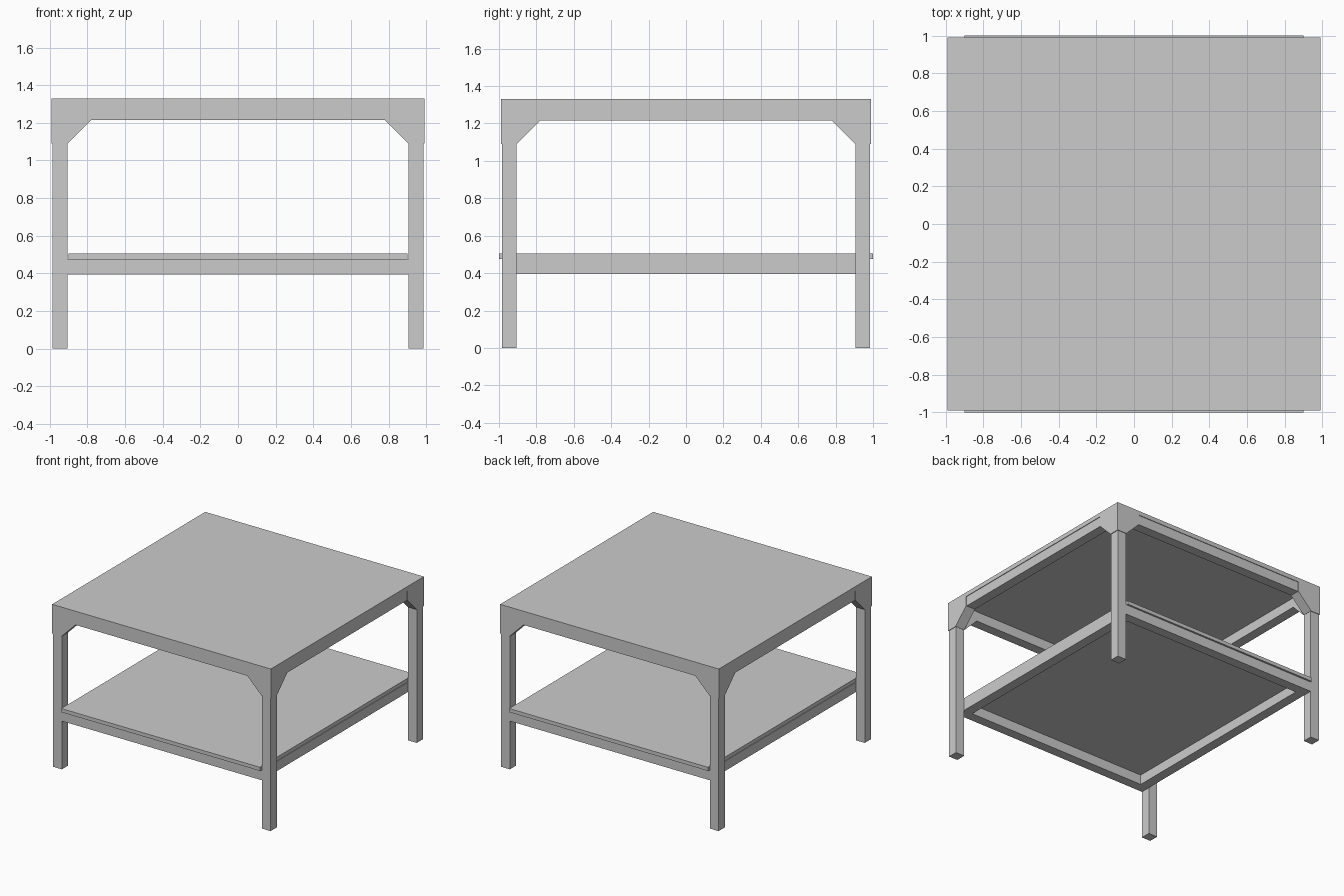
import bpy, bmesh

if "Cube" in bpy.data.objects:
    bpy.data.objects.remove(bpy.data.objects["Cube"])


def make_object(name, bm):
    bmesh.ops.recalc_face_normals(bm, faces=bm.faces)
    mesh = bpy.data.meshes.new(name)
    bm.to_mesh(mesh)
    bm.free()
    obj = bpy.data.objects.new(name, mesh)
    bpy.context.collection.objects.link(obj)
    return obj


def box(name, x0, x1, y0, y1, z0, z1):
    bm = bmesh.new()
    bmesh.ops.create_cube(bm, size=1)
    for v in bm.verts:
        v.co = (x1 if v.co.x > 0 else x0, y1 if v.co.y > 0 else y0, z1 if v.co.z > 0 else z0)
    return make_object(name, bm)


def bracket(name, sx, sy, along_x):
    """Gusset profile extruded to the leg's depth, along one side of a corner."""
    profile = [(0.99, 1.295), (0.99, 1.09), (0.905, 1.09), (0.78, 1.215), (0.78, 1.295)]
    bm = bmesh.new()
    rings = []
    for d in (0.99, 0.904):
        rings.append([bm.verts.new((sx * a, sy * d, z) if along_x else (sx * d, sy * a, z))
                      for a, z in profile])
    bm.faces.new(rings[0])
    bm.faces.new(rings[1])
    n = len(profile)
    for i in range(n):
        j = (i + 1) % n
        bm.faces.new((rings[0][i], rings[0][j], rings[1][j], rings[1][i]))
    return make_object(name, bm)


OUT, IN = 0.985, 0.905      # outer and inner faces of the legs

# Table top and lower shelf
box("table_top", -0.99, 0.99, -0.99, 0.99, 1.295, 1.33)
box("lower_shelf", -0.90, 0.90, -1.0, 1.0, 0.475, 0.505)

# Legs with corner brackets
for sx, side in ((-1, "left"), (1, "right")):
    for sy, end in ((-1, "front"), (1, "back")):
        xs = sorted((sx * IN, sx * OUT))
        ys = sorted((sy * IN, sy * OUT))
        box(f"{end}_{side}_leg", *xs, *ys, 0, 1.295)
        bracket(f"{end}_{side}_bracket_a", sx, sy, True)
        bracket(f"{end}_{side}_bracket_b", sx, sy, False)

# Front and back rails, flush with the legs
for s, end in ((-1, "front"), (1, "back")):
    ys = sorted((s * IN, s * OUT))
    box(f"{end}_upper_rail", -IN, IN, *ys, 1.215, 1.295)
    box(f"{end}_lower_rail", -IN, IN, *ys, 0.395, 0.475)

# Side rails: upper ones flush with the legs, lower ones set inside them
for s, side in ((-1, "left"), (1, "right")):
    box(f"{side}_upper_rail", *sorted((s * IN, s * OUT)), -IN, IN, 1.215, 1.295)
    box(f"{side}_lower_rail", *sorted((s * 0.825, s * IN)), -IN, IN, 0.395, 0.475)
